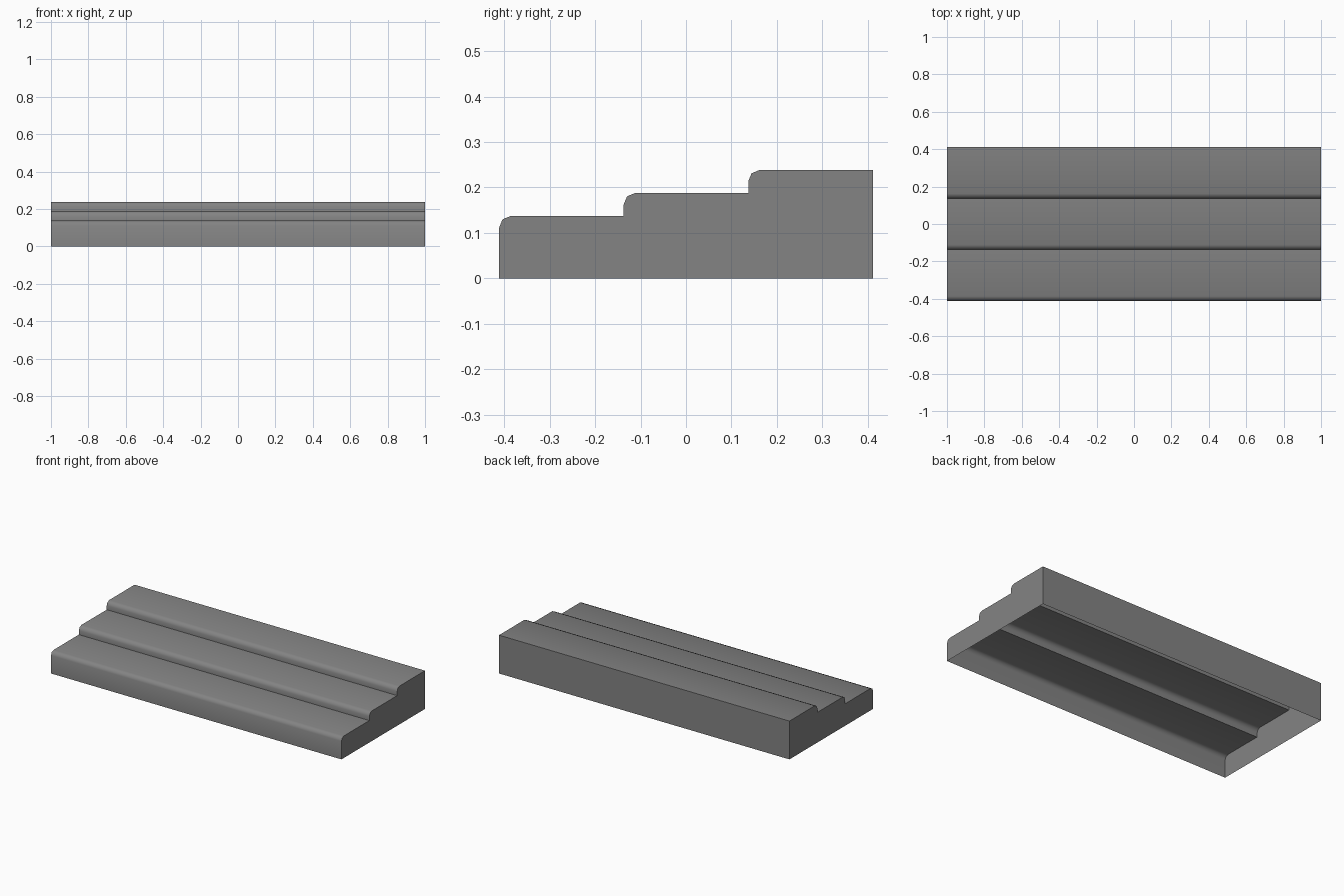
import bpy, bmesh, math

if "Cube" in bpy.data.objects:
    bpy.data.objects.remove(bpy.data.objects["Cube"])

HALF = 1.0               # half length along x
FRONT, BACK = -0.411, 0.411
TREAD = 0.274            # depth of each step
FIRST, RISE = 0.137, 0.0507
R = 0.025                # rounded nosing radius

gray = bpy.data.materials.new("stone gray")
gray.diffuse_color = (0.23, 0.23, 0.23, 1)
gray.use_nodes = True
gray.node_tree.nodes["Principled BSDF"].inputs["Base Color"].default_value = gray.diffuse_color

# Stepped side profile with rounded nosings, from front bottom to back bottom
profile = [(FRONT, 0.0)]
for i in range(3):
    y, z = FRONT + i * TREAD, FIRST + i * RISE
    if i:
        profile.append((y, z - RISE))
    for k in range(3):
        a = math.radians(45 * k)
        profile.append((y + R - R * math.cos(a), z - R + R * math.sin(a)))
profile += [(BACK, FIRST + 2 * RISE), (BACK, 0.0)]

bm = bmesh.new()
left = [bm.verts.new((-HALF, y, z)) for y, z in profile]
right = [bm.verts.new((HALF, y, z)) for y, z in profile]

# Front, treads, risers and back wall; the underside stays open
for i in range(len(profile) - 1):
    bm.faces.new((left[i], right[i], right[i + 1], left[i + 1]))

# End walls
bm.faces.new(left)
bm.faces.new(list(reversed(right)))

mesh = bpy.data.meshes.new("steps")
bm.to_mesh(mesh)
bm.free()
mesh.materials.append(gray)
steps = bpy.data.objects.new("steps", mesh)
bpy.context.collection.objects.link(steps)

# Smooth nosings, sharp corners
bpy.context.view_layer.objects.active = steps
steps.select_set(True)
bpy.ops.object.shade_smooth_by_angle(angle=math.radians(50))
